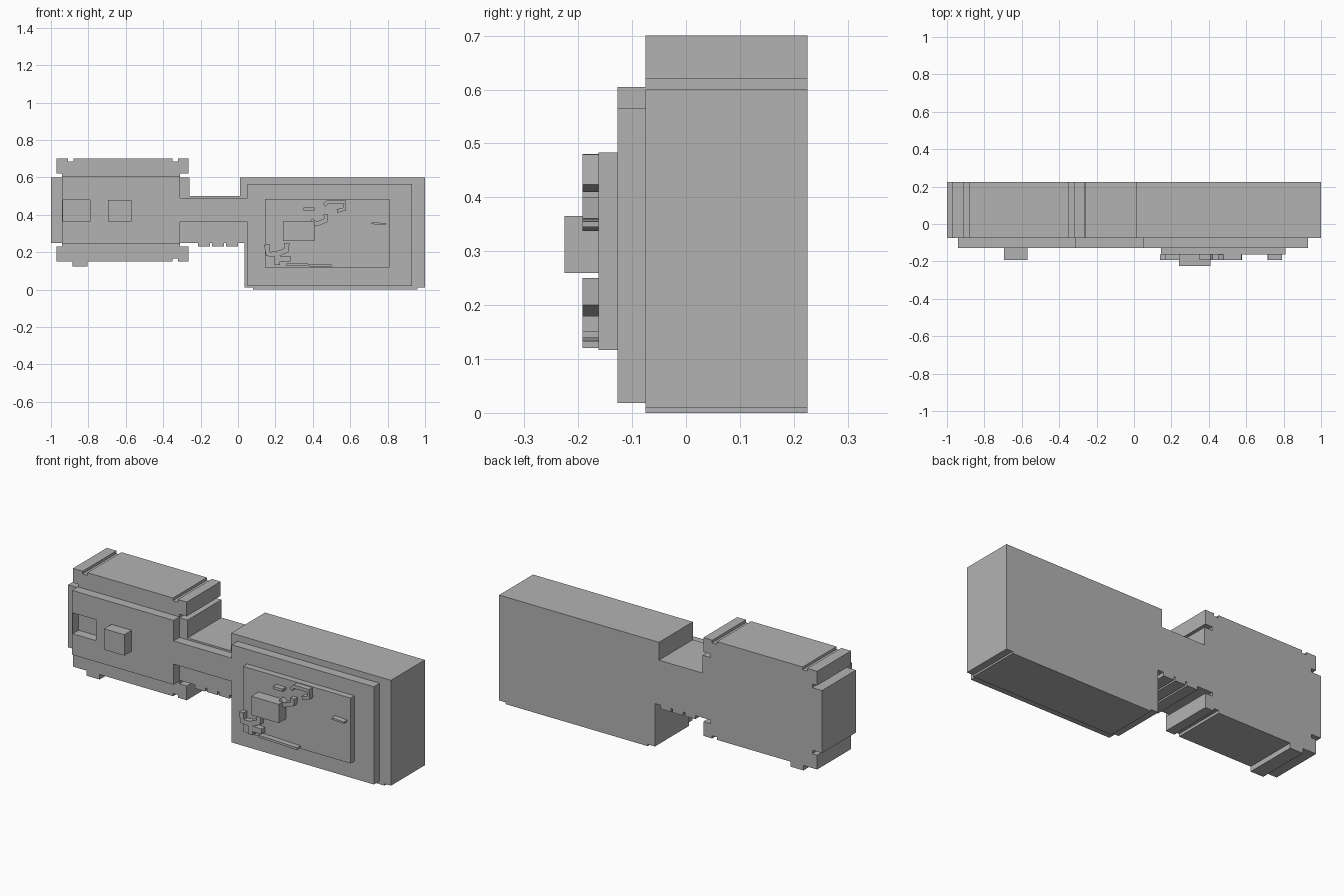
import bpy
import bmesh
from mathutils import Vector

cube = bpy.data.objects.get("Cube")
if cube:
    bpy.data.objects.remove(cube, do_unlink=True)

grey = bpy.data.materials.new("plain_grey")
grey.use_nodes = True
grey.diffuse_color = (.45, .45, .45, 1)
grey.node_tree.nodes["Principled BSDF"].inputs["Base Color"].default_value = grey.diffuse_color

# Depth levels, from the rear wall to the foremost detail
REAR, BODY, PANEL, SCREEN, RELIEF, KNOB = .225, -.075, -.127, -.162, -.192, -.225


def slab(name, outline, front, back):
    """Extrude an outline in x, z from the front depth to the back depth."""
    bm = bmesh.new()
    face = bm.faces.new([bm.verts.new((x, front, z)) for x, z in outline])
    moved = bmesh.ops.extrude_face_region(bm, geom=[face], use_keep_orig=True)["geom"]
    verts = [item for item in moved if isinstance(item, bmesh.types.BMVert)]
    bmesh.ops.translate(bm, verts=verts, vec=(0, back - front, 0))
    bmesh.ops.recalc_face_normals(bm, faces=bm.faces)
    mesh = bpy.data.meshes.new(name)
    bm.to_mesh(mesh)
    bm.free()
    mesh.materials.append(grey)
    obj = bpy.data.objects.new(name, mesh)
    bpy.context.collection.objects.link(obj)
    return obj


def rectangle(left, right, bottom, top):
    return [(left, bottom), (right, bottom), (right, top), (left, top)]


def step(start, width, level, depth):
    """A notch or tooth on a horizontal edge."""
    end = start + width
    return [(start, level), (start, level + depth), (end, level + depth), (end, level)]


def mirrored(points):
    """Reflect points about the neck's middle height and reverse their order."""
    return [(x, .85 - z) for x, z in reversed(points)]


def ribbon(name, path, width):
    """A thin raised strip of constant width that follows a path on the screen."""
    points = [Vector(p) for p in path]
    left, right = [], []
    for i, point in enumerate(points):
        before = points[max(i - 1, 0)]
        after = points[min(i + 1, len(points) - 1)]
        side = (after - before).normalized().orthogonal() * width / 2
        left.append(point + side)
        right.append(point - side)
    slab(name, left + right[::-1], RELIEF, SCREEN)


def left_block(notches):
    """Upper edge of the left block, with slots at both ends and notches on top."""
    edge = [(-1, .6), (-.94, .6), (-.94, .62), (-.97, .62), (-.97, .7)]
    for start in notches:
        edge += step(start, .03, .7, -.015)
    return edge + [(-.265, .7), (-.265, .62), (-.31, .62), (-.31, .6), (-.26, .6)]


# Thick body: left block, neck with teeth beneath, and large right block
outline = left_block([-.91, -.35])
outline += [(-.26, .5), (.01, .5), (.01, .6), (1, .6), (1, .01)]
outline += step(.96, -.88, .01, -.01)
outline += [(.035, .01), (.035, .25)]
for tooth in range(3):
    outline += step(-.075 * tooth, -.065, .25, -.02)
outline += mirrored(left_block([-.35]))
slab("body", outline, BODY, REAR)
slab("foot_tab", rectangle(-.885, -.805, .122, .15), BODY, REAR)

# Raised front panel following the body
upper = [(-.94, .605), (-.31, .605), (-.31, .49), (.05, .49)]
large = [(.05, .565), (.93, .565), (.93, .018), (.05, .018)]
panel = slab("front_panel", upper + large + mirrored(upper), PANEL, BODY)

# Square pocket near the left edge, and the button beside it
cutter = slab("pocket_cutter", rectangle(-.935, -.79, .363, .48), KNOB, BODY + .02)
cutter.hide_render = True
cutter.hide_viewport = True
cut = panel.modifiers.new("pocket", "BOOLEAN")
cut.operation = "DIFFERENCE"
cut.solver = "EXACT"
cut.object = cutter
slab("square_button", rectangle(-.695, -.57, .363, .48), RELIEF, PANEL)

# Screen with its centre block
slab("screen", rectangle(.145, .81, .117, .483), SCREEN, PANEL)
slab("centre_block", rectangle(.24, .41, .26, .365), KNOB, SCREEN)

# Small relief strips on the screen
ribbon("top_bar", [(.35, .43), (.41, .43)], .015)
ribbon("hook", [(.46, .45), (.48, .47), (.57, .47), (.57, .43), (.53, .42)], .02)
ribbon("middle_strip", [(.39, .37), (.42, .35), (.47, .37), (.47, .4)], .025)
ribbon("right_bar", [(.715, .355), (.79, .35)], .01)
ribbon("left_strip", [(.155, .24), (.16, .19), (.21, .19), (.26, .21), (.26, .25)], .03)
ribbon("left_foot", [(.21, .19), (.21, .13)], .03)
ribbon("left_arm", [(.21, .165), (.28, .165)], .03)
ribbon("lower_bar", [(.26, .133), (.33, .133), (.5, .127)], .013)
